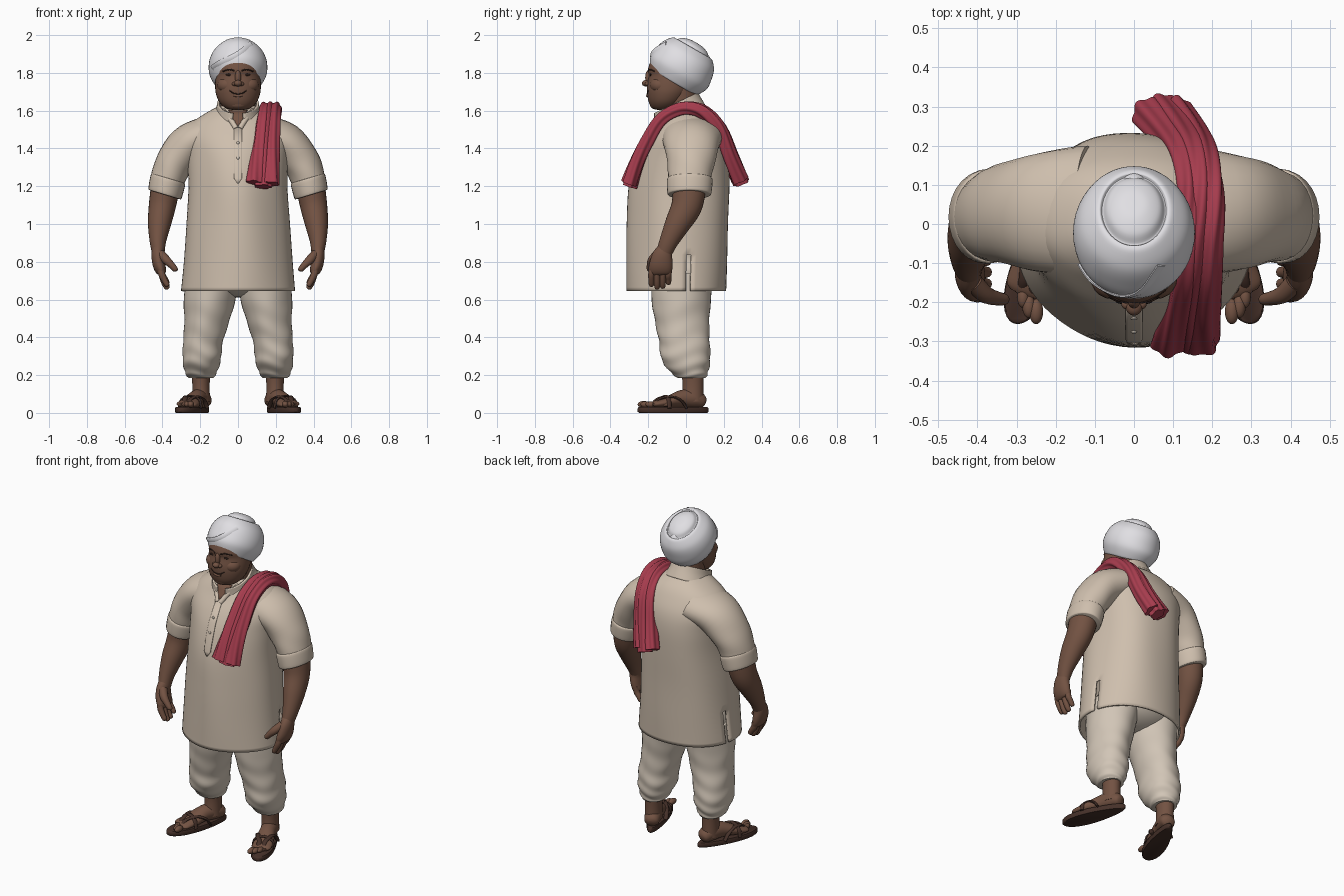
import bpy, bmesh, math
from mathutils import Vector
from mathutils.bvhtree import BVHTree

cube = bpy.data.objects.get("Cube")
if cube:
    bpy.data.objects.remove(cube, do_unlink=True)

X, Y, Z = Vector((1, 0, 0)), Vector((0, 1, 0)), Vector((0, 0, 1))
made = []


def material(name, r, g, b):
    m = bpy.data.materials.new(name)
    m.use_nodes = True
    m.diffuse_color = (r, g, b, 1)
    shader = m.node_tree.nodes["Principled BSDF"]
    shader.inputs["Base Color"].default_value = (r, g, b, 1)
    shader.inputs["Roughness"].default_value = 0.8
    return m


SKIN = material("brown skin", .17, .085, .055)
CLOTH = material("beige cloth", .62, .52, .42)
TROUSER = material("cream cloth", .64, .56, .47)
WHITE = material("white cloth", .75, .74, .77)
RED = material("red cloth", .38, .045, .075)
LEATHER = material("dark leather", .06, .03, .022)
DARK = material("dark hair", .03, .016, .012)


def add_mesh(name, bm, mat):
    bmesh.ops.recalc_face_normals(bm, faces=bm.faces)
    me = bpy.data.meshes.new(name)
    bm.to_mesh(me)
    bm.free()
    me.materials.append(mat)
    ob = bpy.data.objects.new(name, me)
    bpy.context.collection.objects.link(ob)
    made.append(ob)
    return ob


def skin_rings(name, rings, mat, caps=True, keep=None, closed=True):
    """Join rows of points into a surface; keep(centre) may reject faces."""
    bm = bmesh.new()
    rows = [[bm.verts.new(p) for p in ring] for ring in rings]
    n = len(rows[0])
    for a, b in zip(rows, rows[1:]):
        for i in range(n if closed else n - 1):
            j = (i + 1) % n
            centre = (a[i].co + b[j].co) / 2
            if keep is None or keep(centre):
                bm.faces.new((a[i], a[j], b[j], b[i]))
    if caps:
        bm.faces.new(rows[0])
        bm.faces.new(rows[-1])
    return add_mesh(name, bm, mat)


def spline(pts, steps):
    """Catmull-Rom through tuples of any length."""
    out = []
    for i in range(len(pts) - 1):
        a, b, c, d = (pts[max(0, min(len(pts) - 1, i + k))] for k in (-1, 0, 1, 2))
        for s in range(steps):
            t = s / steps
            out.append([q + t / 2 * (r - p + t * (2 * p - 5 * q + 4 * r - w + t * (3 * (q - r) + w - p)))
                        for p, q, r, w in zip(a, b, c, d)])
    return out + [list(pts[-1])]


def tube(name, pts, mat, side=1, ref=X, normal=None, n=28, steps=5, fold=None, **kw):
    """Sweep ellipses; each point is x, y, z, radius along ref, other radius."""
    path = spline(pts, steps)
    centres = [Vector((p[0] * side, p[1], p[2])) for p in path]
    rings = []
    for i, (c, p) in enumerate(zip(centres, path)):
        t = normal or centres[min(i + 1, len(path) - 1)] - centres[max(i - 1, 0)]
        t = t.normalized()
        u = (ref - t * ref.dot(t)).normalized()
        v = t.cross(u)
        ring = []
        for k in range(n):
            a = math.tau * k / n
            f = fold(a, i / (len(path) - 1)) if fold else 1
            ring.append(c + (u * math.cos(a) * p[3] + v * math.sin(a) * p[4]) * f)
        rings.append(ring)
    return skin_rings(name, rings, mat, **kw)


def ball(name, loc, size, mat):
    bm = bmesh.new()
    bmesh.ops.create_uvsphere(bm, u_segments=20, v_segments=12, radius=1)
    for v in bm.verts:
        v.co = Vector(a * b for a, b in zip(v.co, size)) + Vector(loc)
    return add_mesh(name, bm, mat)


def thicken(ob, amount, offset=-1):
    mod = ob.modifiers.new("Thickness", "SOLIDIFY")
    mod.thickness, mod.offset = amount, offset


def front_finder(ob):
    """Give a function that puts (x, z) on the front of an object."""
    tree = BVHTree.FromPolygons([v.co for v in ob.data.vertices], [p.vertices for p in ob.data.polygons])
    return lambda x, z: tree.ray_cast(Vector((x, -1, z)), Y)[0] or Vector((x, 0, z))


def strand(name, find, pts, r, mat, depth=None):
    path = [(*find(x, z), depth or r, r) for x, z in pts]
    return tube(name, path, mat, ref=Y, n=10)


def plate(name, find, rows, mat, lift):
    grid = [[find(x0 + (x1 - x0) * k / 6, z) - Y * lift for k in range(7)] for z, x0, x1 in rows]
    ob = skin_rings(name, grid, mat, caps=False, closed=False)
    thicken(ob, .008, 0)


# Long shirt, open at the hem with a slit on each side, broad across the back
shirt = tube("shirt_body", [
    (0, -.053, .645, .302, .264), (0, -.05, .8, .288, .267), (0, -.045, 1, .274, .268),
    (0, -.035, 1.2, .262, .267), (0, -.018, 1.35, .268, .25), (0, -.004, 1.45, .28, .22),
    (0, .004, 1.53, .25, .176), (0, 0, 1.585, .175, .142), (0, -.01, 1.625, .1, .1)],
    CLOTH, normal=Z, n=64, caps=False,
    fold=lambda a, t: 1 + .006 * math.sin(5 * a + 9 * t) + .05 * math.sin(a) * math.sin(2 * a) ** 2,
    keep=lambda c: c.z > .84 or abs(c.y - .005) > .014)
thicken(shirt, .012)
on_shirt = front_finder(shirt)
plate("button_placket", on_shirt, [(1.52, -.02, .02), (1.4, -.022, .022), (1.3, -.022, .022),
                                   (1.24, -.02, .02), (1.215, -.003, .003)], CLOTH, .003)
plate("open_neck", on_shirt, [(1.6, -.05, .05), (1.57, -.035, .035), (1.54, -.018, .018),
                              (1.515, -.003, .003)], SKIN, .002)
for z in (1.35, 1.43):
    ball("shirt_button", on_shirt(0, z) - Y * .008, (.008, .004, .008), TROUSER)

# Standing collar, split at the throat, with edges running down to the placket
tilt = Vector((0, -.42, .9))
collar = tube("collar", [(0, -.03, 1.56, .14, .15), (0, -.045, 1.605, .118, .14), (0, -.055, 1.64, .11, .132)],
              CLOTH, normal=tilt, n=48, caps=False, keep=lambda c: c.y > -.1 or abs(c.x) > .3 * (c.z - 1.47))
thicken(collar, .012)
for s in (1, -1):
    strand("collar_edge", on_shirt, [(.08 * s, 1.6), (.052 * s, 1.57), (.028 * s, 1.535), (.01 * s, 1.505)],
           .014, CLOTH, .012)

# Head and face
tube("neck", [(0, 0, 1.5, .09, .09), (0, -.02, 1.6, .092, .092), (0, -.03, 1.74, .1, .09)], SKIN, normal=Z)
head = tube("head", [
    (0, -.12, 1.604, .03, .03), (0, -.116, 1.613, .064, .062), (0, -.105, 1.645, .098, .092),
    (0, -.092, 1.69, .117, .114), (0, -.083, 1.735, .121, .124), (0, -.078, 1.785, .118, .119),
    (0, -.076, 1.82, .116, .125), (0, -.06, 1.88, .11, .118), (0, -.05, 1.94, .07, .08)], SKIN, normal=Z, n=40)
on_face = front_finder(head)
ball("nose_bridge", (0, -.198, 1.775), (.016, .018, .04), SKIN)
ball("nose_tip", (0, -.212, 1.745), (.021, .022, .017), SKIN)
ball("chin", (0, -.16, 1.635), (.05, .032, .028), SKIN)
ball("nape_hair", (0, .01, 1.74), (.1, .07, .055), DARK)
strand("mouth", on_face, [(-.045, 1.706), (-.024, 1.693), (0, 1.689), (.024, 1.693), (.045, 1.706)], .003, DARK)
strand("lower_lip", on_face, [(-.024, 1.683), (0, 1.678), (.024, 1.683)], .007, SKIN)
for s in (1, -1):
    ball("cheek", (.055 * s, -.138, 1.735), (.056, .054, .045), SKIN)
    ball("nostril", (.019 * s, -.205, 1.742), (.013, .013, .011), SKIN)
    ball("eye", on_face(.046 * s, 1.79), (.019, .004, .006), DARK)
    strand("eyebrow", on_face, [(.018 * s, 1.81), (.045 * s, 1.818), (.08 * s, 1.808)], .004, DARK)

# Turban: a tilted wrap with a rim, a crown, a rear tuck and a front fold
lean = Vector((0, .5, .87)).normalized()
base = Vector((0, -.053, 1.775))
profile = [(-.03, .116, .13), (-.022, .127, .145), (.03, .152, .172), (.085, .154, .168), (.135, .137, .154),
           (.172, .104, .125), (.18, .088, .108), (.174, .08, .1), (.196, .066, .08), (.211, .035, .042), (.214, .004, .004)]
turban = tube("turban", [(*(base + lean * h), a, b) for h, a, b in profile], WHITE, normal=lean, n=48)
on_turban = front_finder(turban)
ball("turban_tuck", (0, .095, 1.83), (.042, .045, .075), WHITE)
strand("turban_fold", on_turban, [(.07, 1.955), (.035, 1.925), (0, 1.9), (-.045, 1.876), (-.1, 1.85), (-.135, 1.825)],
       .016, WHITE, .005)

# Shawl laid over the left shoulder in three gathered lengths
drape = [(.13, -.3, 1.205, .085, .036), (.14, -.255, 1.33, .075, .034), (.15, -.2, 1.44, .068, .034),
         (.16, -.13, 1.55, .062, .032), (.167, -.04, 1.605, .058, .032), (.172, .04, 1.611, .057, .032),
         (.168, .11, 1.58, .058, .034), (.15, .18, 1.5, .062, .036), (.115, .235, 1.36, .07, .038),
         (.07, .29, 1.225, .076, .042)]
for shift, drop, share in ((-.5, .012, .5), (.02, -.008, .52), (.5, .006, .52)):
    strip = [(x + shift * w, y - .5 * drop, z + drop * (z < 1.3), w * share, d) for x, y, z, w, d in drape]
    tube("shoulder_shawl", strip, RED, n=40,
         fold=lambda a, t: 1 + .12 * math.cos(5 * a + 3 * math.sin(5 * t) + 9 * shift))

# Trouser seat
ball("trouser_seat", (0, -.02, .74), (.25, .19, .13), TROUSER)

yaw = math.radians(21)
for s in (1, -1):
    # Sleeve with turned cuff
    tube("sleeve", [(.12, .03, 1.48, .17, .1), (.25, .03, 1.43, .15, .106), (.33, .026, 1.335, .128, .1),
                    (.368, .02, 1.25, .114, .092), (.384, .018, 1.185, .108, .084)], CLOTH, s, ref=Y,
         fold=lambda a, t: 1 + .012 * math.sin(3 * a + 16 * t))
    tube("sleeve_cuff", [(.367, .02, 1.242, .112, .086), (.371, .02, 1.232, .121, .095),
                         (.386, .018, 1.165, .117, .092), (.388, .018, 1.155, .108, .084)], CLOTH, s, ref=Y,
         normal=Vector((.3 * s, 0, -1)))
    # Arm and hand
    tube("forearm", [(.38, .02, 1.22, .078, .09), (.4, .005, 1.1, .072, .082), (.416, -.045, 1, .061, .067),
                     (.424, -.09, .91, .044, .05), (.422, -.115, .85, .034, .042)], SKIN, s)
    tube("palm", [(.422, -.11, .87, .033, .04), (.424, -.125, .83, .034, .054), (.417, -.133, .78, .033, .062),
                  (.405, -.138, .745, .026, .06), (.4, -.138, .73, .01, .04)], SKIN, s)
    for k, length in enumerate((.085, .1, .095, .075)):
        y = -.183 + k * .03
        tip = .755 - length
        tube("finger", [(.41, y + .004, .77, .017, .016), (.404, y, .735, .018, .017),
                        (.388, y, tip + .03, .016, .016), (.374, y, tip + .006, .013, .013),
                        (.37, y, tip, .003, .003)], SKIN, s, n=12)
    tube("thumb", [(.41, -.15, .84, .025, .025), (.38, -.18, .81, .023, .022), (.35, -.19, .78, .018, .018),
                   (.33, -.193, .757, .014, .014), (.326, -.194, .75, .003, .003)], SKIN, s, n=14)

    # Baggy trouser leg gathered at the ankle
    tube("trouser_leg", [(.135, -.02, .74, .14, .165), (.15, -.025, .6, .135, .155), (.166, -.02, .48, .117, .142),
                         (.186, -.008, .37, .106, .135), (.192, 0, .28, .102, .13), (.196, .018, .215, .084, .098),
                         (.196, .03, .185, .066, .074)], TROUSER, s, normal=Z, n=40, steps=8,
         fold=lambda a, t: 1 + .035 * t * math.sin(36 * t + 2 * math.sin(a * 2)) + .015 * math.sin(4 * a + 8 * t))

    # Foot, placed by distance forward, distance outward and height
    def at(u, v, z):
        return (.195 + u * math.sin(yaw) + v * math.cos(yaw), .04 - u * math.cos(yaw) + v * math.sin(yaw), z)

    tube("ankle", [(.196, .035, .24, .052, .062), (.196, .037, .15, .046, .055), (.196, .035, .06, .048, .058)], SKIN, s)
    tube("foot", [(*at(u, 0, z), w, h) for u, z, w, h in (
        (-.065, .055, .015, .015), (-.05, .06, .04, .035), (0, .075, .048, .05), (.07, .075, .046, .045),
        (.15, .055, .056, .03), (.215, .045, .056, .02), (.235, .042, .04, .012))], SKIN, s)
    for k in range(5):
        x, y, z = at(.266 - .012 * k * k / 2.2, -.043 + .022 * k, .045)
        r = .018 - .0015 * k
        ball("toe", (x * s, y, z), (r, r * 1.8, r), SKIN)

    # Sandal
    def outline(z, grow):
        pts = []
        for k in range(40):
            c, d = math.cos(math.tau * k / 40), math.sin(math.tau * k / 40)
            x, y, _ = at(.115 + .2 * grow * c, (.058 + .016 * c) * grow * d, 0)
            pts.append((x * s, y, z))
        return pts

    skin_rings("sandal_sole", [outline(0, .96), outline(.006, 1), outline(.024, 1), outline(.03, .97)], LEATHER)
    for v in (-1, 1):
        tube("sandal_strap", [(*at(u, v * w, z), .007, .013) for u, w, z in (
            (.235, .014, .04), (.2, .016, .072), (.14, .036, .085), (.09, .052, .065), (.06, .056, .025))],
            LEATHER, s, ref=Z, n=12)
    tube("sandal_crossband", [(*at(.16, v, z), .006, .012) for v, z in (
        (-.063, .025), (-.05, .07), (0, .09), (.05, .07), (.063, .025))], LEATHER, s, ref=Z, n=12)

# Smooth shading with sharp edges kept
bpy.ops.object.select_all(action="DESELECT")
for ob in made:
    ob.select_set(True)
bpy.context.view_layer.objects.active = made[0]
bpy.ops.object.shade_smooth_by_angle(angle=math.radians(50))
